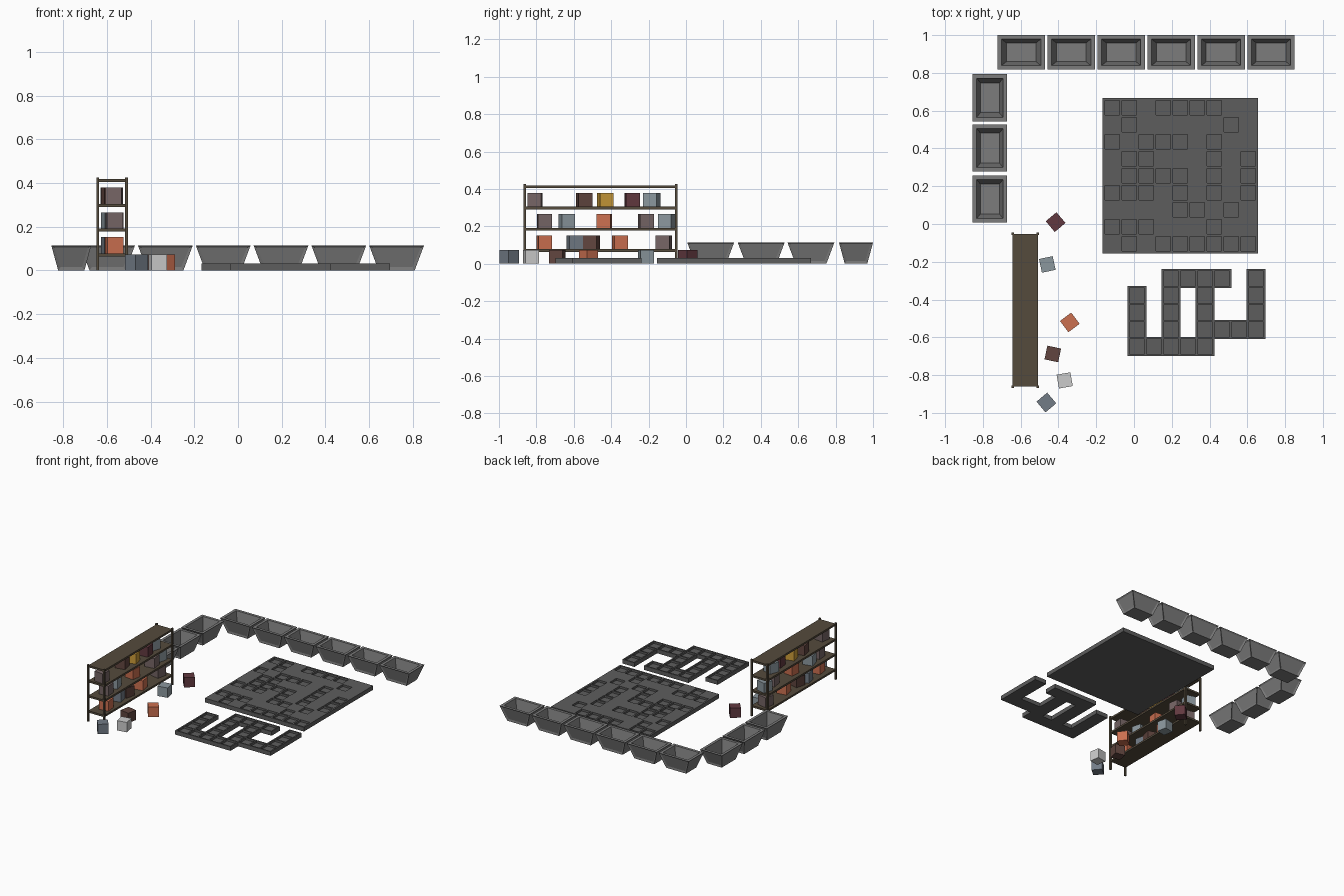
import bpy, bmesh
from math import radians

if "Cube" in bpy.data.objects:
    bpy.data.objects.remove(bpy.data.objects["Cube"])


def material(name, rgb):
    m = bpy.data.materials.new(name)
    m.diffuse_color = (*rgb, 1)
    m.use_nodes = True
    m.node_tree.nodes["Principled BSDF"].inputs["Base Color"].default_value = m.diffuse_color
    return m


MATS = {n: material(n, c) for n, c in {
    "bin_grey": (0.20, 0.20, 0.20), "board_grey": (0.11, 0.11, 0.11),
    "wood": (0.09, 0.07, 0.045), "brown": (0.12, 0.06, 0.05),
    "taupe": (0.18, 0.13, 0.13), "red": (0.12, 0.04, 0.05),
    "orange": (0.60, 0.16, 0.08), "amber": (0.60, 0.33, 0.04),
    "blue_grey": (0.26, 0.31, 0.34), "slate": (0.17, 0.20, 0.24),
    "pale": (0.70, 0.70, 0.67)}.items()}


def finish(bm, name, mat, loc=(0, 0, 0), rot=0):
    bmesh.ops.recalc_face_normals(bm, faces=bm.faces)
    me = bpy.data.meshes.new(name)
    bm.to_mesh(me)
    bm.free()
    me.materials.append(MATS[mat])
    ob = bpy.data.objects.new(name, me)
    ob.location = loc
    ob.rotation_euler.z = radians(rot)
    bpy.context.collection.objects.link(ob)
    return ob


def box(name, mat, center, size, rot=0):
    bm = bmesh.new()
    bmesh.ops.create_cube(bm, size=1)
    bmesh.ops.scale(bm, vec=size, verts=bm.verts)
    return finish(bm, name, mat, center, rot)


# Tapered open bins with recessed side panels
def storage_bin(name, x, y, rot):
    bm = bmesh.new()
    loops = []
    for w, d, z in ((.165, .12, 0), (.25, .182, .113), (.207, .14, .113), (.158, .10, .018)):
        loops.append([bm.verts.new((sx * w / 2, sy * d / 2, z))
                      for sx, sy in ((-1, -1), (1, -1), (1, 1), (-1, 1))])
    bm.faces.new(loops[0][::-1])
    bm.faces.new(loops[3])
    sides = []
    for k in range(3):
        for i in range(4):
            j = (i + 1) % 4
            f = bm.faces.new((loops[k][i], loops[k][j], loops[k + 1][j], loops[k + 1][i]))
            if k == 0:
                sides.append(f)
    bmesh.ops.recalc_face_normals(bm, faces=bm.faces)
    bmesh.ops.inset_individual(bm, faces=sides, thickness=.018, depth=-.006)
    finish(bm, name, "bin_grey", (x, y, 0), rot)


for i, y in enumerate((.132, .402, .668)):
    storage_bin(f"side_bin_{i + 1}", -.763, y, 90)
for i in range(6):
    storage_bin(f"back_bin_{i + 1}", -.597 + i * .2646, .909, 0)


# Tray boards: thin walls around square pockets; 'o' pocket, '#' solid, ' ' empty
def tray(name, rows, left, top, pitch, border, height=.031, floor=.016):
    nx, ny = max(map(len, rows)), len(rows)

    def cell(c, r):
        return rows[r][c] if 0 <= r < ny and 0 <= c < len(rows[r]) else " "

    def near(i):
        return [(i - 1) // 2] if i % 2 else [i // 2 - 1, i // 2]

    def level(i, j):
        found = [cell(c, r) for c in near(i) for r in near(j)]
        if all(f == " " for f in found):
            return 0
        return floor if found == ["o"] else height

    def lines(n):
        return [k * pitch + s * border for k in range(n + 1) for s in (-1, 1)]

    xs = [left + border + v for v in lines(nx)]
    ys = [top - border - v for v in lines(ny)]
    bm = bmesh.new()

    def quad(pts):
        bm.faces.new([bm.verts.new(p) for p in pts])

    for i in range(2 * nx + 1):
        for j in range(2 * ny + 1):
            h = level(i, j)
            if not h:
                continue
            x0, x1, y1, y0 = xs[i], xs[i + 1], ys[j], ys[j + 1]
            ring = ((x0, y0), (x1, y0), (x1, y1), (x0, y1))
            quad([(x, y, h) for x, y in ring])
            quad([(x, y, 0) for x, y in ring[::-1]])
            steps = ((0, 1), (1, 0), (0, -1), (-1, 0))
            for k, (di, dj) in enumerate(steps):
                low = level(i + di, j + dj)
                if low < h:
                    a, b = ring[k], ring[(k + 1) % 4]
                    quad([(*a, low), (*b, low), (*b, h), (*a, h)])
    me = bpy.data.meshes.new(name)
    bm.to_mesh(me)
    bm.free()
    me.materials.append(MATS["board_grey"])
    bpy.context.collection.objects.link(bpy.data.objects.new(name, me))


tray("large_board", ("oo#oooo##", "#o#####o#", "o#ooo#o##", "#oo###o#o", "#oooo#o#o",
                     "ooo#o#o#o", "####oo#o#", "ooo###o##", "#o#oooooo"),
     -.166, .667, .09, .0065)
tray("path_board", ("  oooo o", "o o o  o", "o o o  o", "o o oooo", "ooooo"),
     -.034, -.238, .09, .005)

# Open shelf rack
SX, SY = -.576, -.456
for i, z in enumerate((.071, .185, .298, .412)):
    box(f"shelf_{i + 1}", "wood", (SX, SY, z), (.134, .808, .014))
for sx in (-1, 1):
    for sy in (-1, 1):
        box("rack_post", "wood", (SX + sx * .066, SY + sy * .405, .213), (.013, .013, .426))

# Blocks stored on the shelves: y, colour, turn
C = .074
STORED = (
    (.078, ((-.757, "orange", 8), (-.594, "slate", 12), (-.505, "brown", -14),
            (-.353, "orange", 10), (-.118, "taupe", -12))),
    (.192, ((-.757, "taupe", 5), (-.637, "blue_grey", 14), (-.437, "orange", -6),
            (-.214, "taupe", 8), (-.105, "blue_grey", -16))),
    (.305, ((-.807, "taupe", -6), (-.545, "brown", 12), (-.432, "amber", 14),
            (-.287, "red", 6), (-.182, "blue_grey", -18))))
for z, row in STORED:
    for k, (y, mat, rot) in enumerate(row):
        box("stored_block", mat, (SX + (.01, -.006, .004)[k % 3], y, z + C / 2), (C, C, C), rot)

# Blocks scattered on the floor
for x, y, mat, rot in ((-.415, .010, "red", 40), (-.459, -.214, "blue_grey", 12),
                       (-.340, -.521, "orange", 37), (-.430, -.688, "brown", -12),
                       (-.367, -.828, "pale", 10), (-.464, -.945, "slate", 40)):
    box("floor_block", mat, (x, y, C / 2), (C, C, C), rot)
